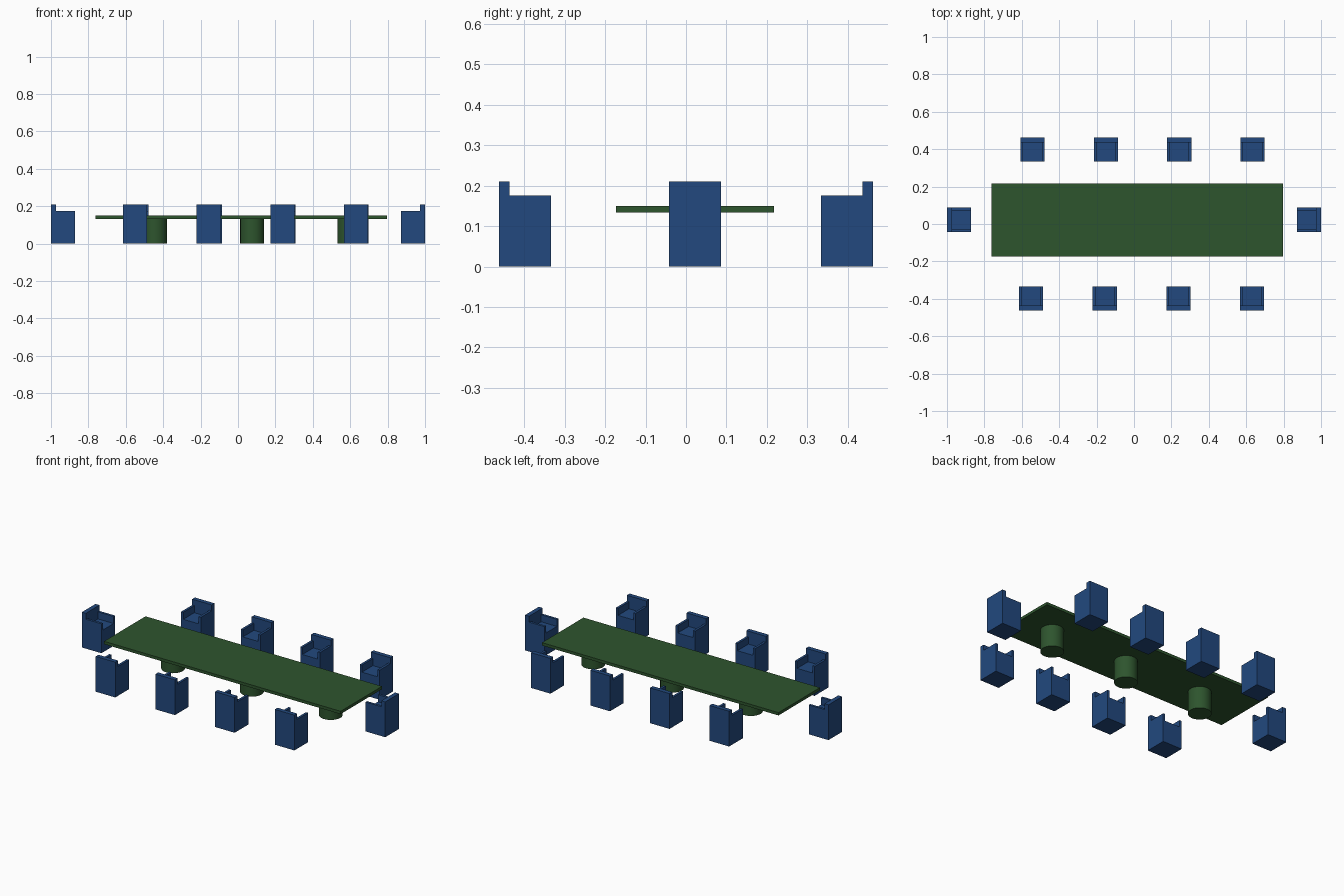
import bpy, math
from mathutils import Matrix

if "Cube" in bpy.data.objects:
    bpy.data.objects.remove(bpy.data.objects["Cube"])


def material(name, rgb):
    m = bpy.data.materials.new(name)
    m.diffuse_color = (*rgb, 1)
    m.use_nodes = True
    m.node_tree.nodes["Principled BSDF"].inputs["Base Color"].default_value = m.diffuse_color
    return m


green = material("dark green", (0.027, 0.09, 0.027))
blue = material("navy blue", (0.016, 0.066, 0.21))


def box(name, lo, hi, mat, place=Matrix()):
    """Box between two corners, then moved by a placement matrix."""
    bpy.ops.mesh.primitive_cube_add(size=1)
    ob = bpy.context.object
    ob.name = name
    size = [h - l for l, h in zip(lo, hi)]
    mid = [(h + l) / 2 for l, h in zip(lo, hi)]
    ob.data.transform(Matrix.Translation(mid) @ Matrix.Diagonal((*size, 1)))
    ob.matrix_world = place
    ob.data.materials.append(mat)
    return ob


# Table top on three round pedestals
CY = 0.0225
box("table_top", (-0.762, CY - 0.195, 0.133), (0.797, CY + 0.195, 0.15), green)
for x in (-0.444, 0.076, 0.596):
    bpy.ops.mesh.primitive_cylinder_add(vertices=32, radius=0.064, depth=0.134,
                                        location=(x, CY, 0.067))
    leg = bpy.context.object
    leg.name = "table_pedestal"
    leg.data.materials.append(green)
    bpy.ops.object.shade_smooth_by_angle(angle=math.radians(35))

# Armchair, facing +y locally
H, BACK, ARM = 0.0645, 0.026, 0.014
SEAT_Z, ARM_Z, BACK_Z = 0.133, 0.175, 0.21


def chair(x, y, turn):
    p = Matrix.Translation((x, y, 0)) @ Matrix.Rotation(math.radians(turn), 4, 'Z')
    box("chair_seat", (-H, -H + BACK, 0), (H, H, SEAT_Z), blue, p)
    box("chair_back", (-H, -H, 0), (H, -H + BACK, BACK_Z), blue, p)
    for a, b in ((-H, -H + ARM), (H - ARM, H)):
        box("chair_arm", (a, -H + BACK, SEAT_Z), (b, H, ARM_Z), blue, p)


# Four chairs along each long side, one at each end
for i in range(4):
    chair(-0.55 + 0.3935 * i, -0.3975, 0)
    chair(-0.543 + 0.3925 * i, 0.3975, 180)
chair(-0.9355, CY, -90)
chair(0.9355, CY, 90)
